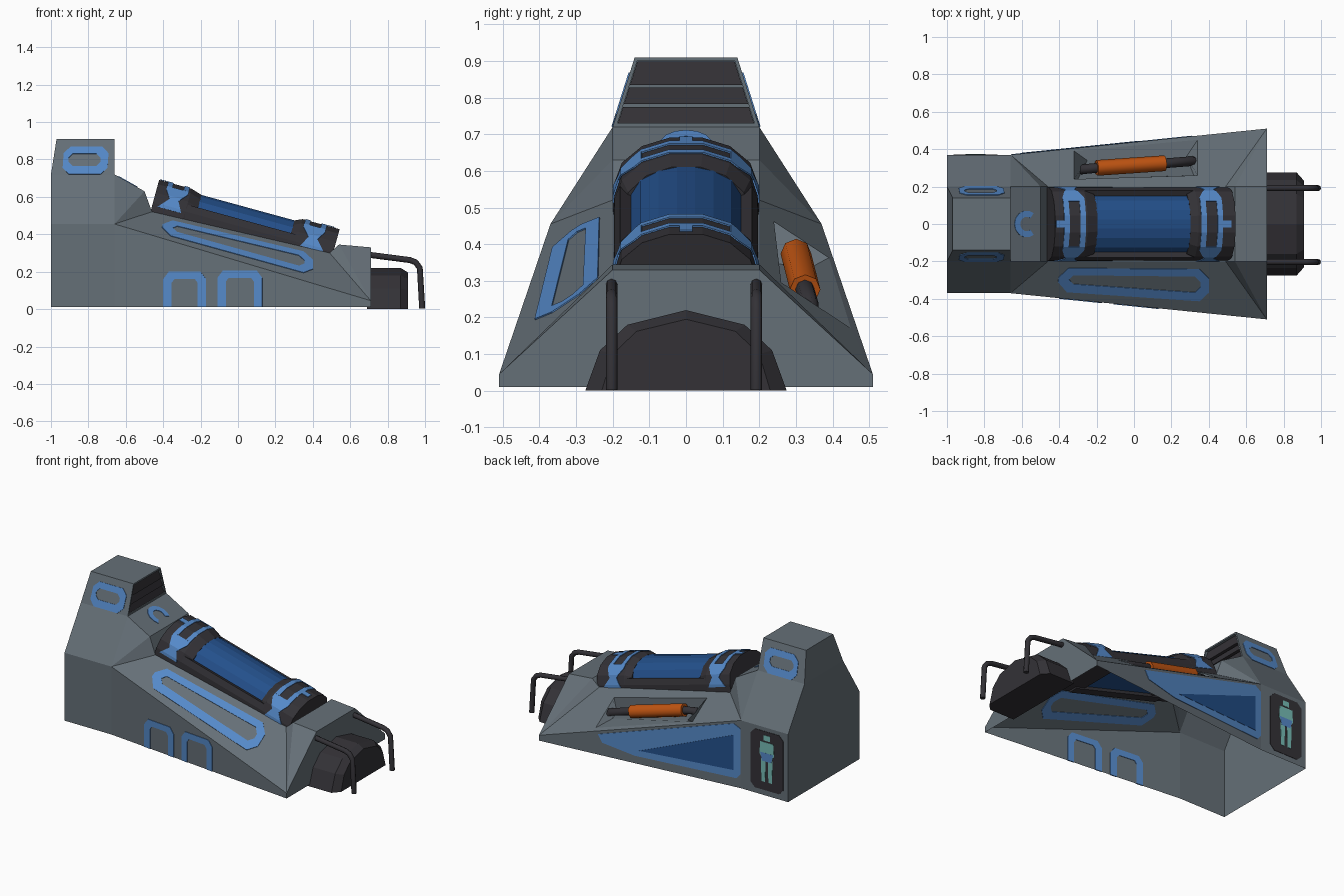
import bpy, bmesh, math
from mathutils import Vector as V

if "Cube" in bpy.data.objects:
    bpy.data.objects.remove(bpy.data.objects["Cube"])


def material(name, col):
    m = bpy.data.materials.new(name)
    m.diffuse_color = (*col, 1)
    m.use_nodes = True
    m.node_tree.nodes["Principled BSDF"].inputs["Base Color"].default_value = m.diffuse_color
    return m


GREY = material("hull grey", (.13, .16, .185))
DARK = material("dark metal", (.033, .031, .037))
BLUE = material("light blue paint", (.09, .25, .58))
NAVY = material("deep blue glass", (.017, .08, .26))
ORANGE = material("orange", (.53, .09, .006))
TEAL = material("teal paint", (.18, .5, .46))


def polys(name, polygons, mat, thick=0):
    """Mesh from a list of 3D polygons, welded, normals outward."""
    bm = bmesh.new()
    for p in polygons:
        bm.faces.new([bm.verts.new(v) for v in p])
    bmesh.ops.remove_doubles(bm, verts=bm.verts, dist=1e-5)
    bmesh.ops.recalc_face_normals(bm, faces=bm.faces)
    me = bpy.data.meshes.new(name)
    bm.to_mesh(me)
    bm.free()
    me.materials.append(mat)
    ob = bpy.data.objects.new(name, me)
    bpy.context.collection.objects.link(ob)
    if thick:
        s = ob.modifiers.new("thickness", 'SOLIDIFY')
        s.thickness, s.offset = thick, 0
    return ob


def ring(a, b):
    n = len(a)
    return [(a[i], a[(i + 1) % n], b[(i + 1) % n], b[i]) for i in range(n)]


def chamfer(pts, d):
    out = []
    for i, p in enumerate(pts):
        p = V(p)
        for q in (V(pts[i - 1]), V(pts[(i + 1) % len(pts)])):
            out.append(p + (q - p).normalized() * d)
    return out


def outline(name, fn, outer, inner, d=.035):
    """Painted frame with cut corners, mapped on a surface."""
    o = [fn(*p) for p in chamfer(outer, d)]
    i = [fn(*p) for p in chamfer(inner, d * .6)]
    return polys(name, ring(o, i), BLUE, .007)


def pipe(name, pts, r, mat):
    cu = bpy.data.curves.new(name, 'CURVE')
    cu.dimensions = '3D'
    cu.bevel_depth, cu.bevel_resolution, cu.use_fill_caps = r, 2, True
    sp = cu.splines.new('POLY')
    sp.points.add(len(pts) - 1)
    for p, c in zip(sp.points, pts):
        p.co = (*c, 1)
    ob = bpy.data.objects.new(name, cu)
    bpy.context.collection.objects.link(ob)
    cu.materials.append(mat)
    bpy.ops.object.select_all(action='DESELECT')
    ob.select_set(True)
    bpy.context.view_layer.objects.active = ob
    bpy.ops.object.convert(target='MESH')


# Surfaces that carry detail: sloped panel, lower wall, tower side
def slope_z(x, y): return .5454 - .232 * x - .658 * abs(y)
def slope(x, y): return V((x, y, slope_z(x, y)))
def wall(s): return lambda x, z: V((x, s * (.37 + .14 * max(0, x + .66) / 1.37), z))
def tower(s): return lambda x, z: V((x, s * (.2 - .06 * (z - .72) / .19), z))


# Open-bottomed hull, from half profile points mirrored in y
P = dict(a0=(-1, .37, .01), a1=(-1, .37, .455), a2=(-1, .2, .72), a3=(-.97, .14, .91),
         b0=(-.66, .37, .01), b1=(-.66, .37, .455), b2=(-.66, .2, .72), b3=(-.66, .14, .91),
         L=(-.5, .2, .63), D=(-.46, .2, slope_z(-.46, .2)), C=(.49, .2, slope_z(.49, .2)),
         E=(.54, .2, .345), F=(.71, .2, .33), G1=(.71, .51, .045), G0=(.71, .51, .01))


def at(keys, s): return [V((P[k][0], s * P[k][1], P[k][2])) for k in keys.split()]


hull = []
for s in (1, -1):
    for f in ("a0 b0 b1 a1", "b0 G0 G1 b1", "a1 b1 b2 a2", "a2 b2 b3 a3",
              "b1 L b2", "b1 D L", "G1 E C", "G1 F E"):
        hull.append(at(f, s))
hull.append(at("b1 G1 C D", -1))
for f in ("b2 L", "L D", "D C", "C E", "E F", "a3 b3", "a2 a3", "a0 a1 a2", "G0 G1 F"):
    hull.append(at(f, 1) + at(f, -1)[::-1])
# side recess on +y
rim = [slope(*p) for p in ((-.32, .39), (.34, .45), (.34, .26), (-.32, .24))]
floor = [V((x, y, slope_z(x, .3) - .07)) for x, y in ((-.25, .34), (.28, .36), (.32, .26), (-.3, .24))]
hull += ring(at("b1 G1 C D", 1), rim) + ring(rim, floor) + [floor]


# vent recess in the tower front
def tower_w(z, e=0): return .2 - .06 * (z - .72) / .19 - e
def vent(x, e): return [V((x, k * tower_w(z, e), z)) for z, k in ((.72 + e, -1), (.72 + e, 1), (.91 - e, 1), (.91 - e, -1))]


o, i, d = at("b2", -1) + at("b2 b3", 1) + at("b3", -1), vent(-.66, .01), vent(-.7, .01)
hull += ring(o, i) + ring(i, d) + [d]
polys("hull", hull, GREY)

# Vent slats
slats = []
for z0, z1 in ((.731, .775), (.782, .827), (.834, .899)):
    q = [[V((x, k * tower_w(z, .011), z)) for k in (-1, 1)] for x, z in ((-.664, z0), (-.676, z1), (-.699, z1), (-.699, z0))]
    slats += [(a[0], a[1], b[1], b[0]) for a, b in zip(q, q[1:] + q[:1])]
    slats += [[a[k] for a in q] for k in (0, 1)]
polys("vent_slats", slats, DARK)

# Tilted tube: local frame (u along, y across, h up)
T = math.radians(15.3)


def tube_pt(u, y, h):
    return V((-.46, 0, .55)) + u * V((math.cos(T), 0, -math.sin(T))) + h * V((math.sin(T), 0, math.cos(T))) + V((0, y, 0))


def loft(name, sections, mat):
    """sections: list of (u, [(y, h), ...])"""
    r = [[tube_pt(u, y, h) for y, h in s] for u, s in sections]
    f = [r[0], r[-1]]
    for a, b in zip(r, r[1:]):
        f += ring(a, b)
    return polys(name, f, mat)


HALF = [(-.2, -.04), (-.195, .02), (-.175, .075), (-.12, .122), (-.045, .146)]
ARCH = HALF + [(-y, h) for y, h in HALF[::-1]]
SMALL = [(y * .9, h - .018 if h > 0 else h) for y, h in ARCH]
loft("rear_cap", [(0, ARCH), (.18, ARCH), (.24, SMALL)], DARK)
loft("front_cap", [(.755, SMALL), (.795, ARCH), (1, ARCH)], DARK)
GH = [(-.15, -.03), (-.15, .05), (-.125, .09), (-.075, .117), (-.025, .128)]
glass = GH + [(-y, h) for y, h in GH[::-1]]
loft("tube_glass", [(.2, glass), (.78, glass)], NAVY)
for s in (1, -1):
    rail = [(s * .135, -.05), (s * .198, -.05), (s * .195, .02), (s * .18, .058), (s * .143, .045)]
    loft("tube_rail", [(.15, rail), (.83, rail)], DARK)


# Painted bands on the caps
def arch(k):
    j = min(int(k), 8)
    p = V(ARCH[j]).lerp(V(ARCH[j + 1]), k - j)
    return p.x * 1.012, p.y + .003


def band(u0, u1, v0, v1, k0, k1):
    """Patch over the arch from k0 to k1, u range blending (u0,u1) to (v0,v1)."""
    ks = [k0] + [k for k in range(10) if k0 < k < k1] + [k1]
    rows = []
    for k in ks:
        t = (k - k0) / (k1 - k0)
        rows.append([tube_pt(a + (b - a) * t, *arch(k)) for a, b in ((u0, v0), (u1, v1))])
    return [(a[0], a[1], b[1], b[0]) for a, b in zip(rows, rows[1:])]


for name, m in (("front_cap_paint", lambda u: u), ("rear_cap_paint", lambda u: .98 - u)):
    f = []
    for u0, u1, v0, v1, k0, k1 in (
            (.81, .84, .81, .84, 3, 6), (.90, .93, .90, .93, 3, 6),
            (.81, .93, .81, .93, 2.65, 3), (.81, .93, .81, .93, 6, 6.35),
            (.85, .90, .81, .93, 1.7, 2.65), (.81, .93, .85, .90, 6.35, 7.3),
            (.82, .95, .85, .90, .7, 1.7), (.85, .90, .82, .95, 7.3, 8.3),
            (.93, .975, .93, .975, 4.3, 4.7)):
        f += band(m(u0), m(u1), m(v0), m(v1), k0, k1)
    polys(name, f, BLUE, .004)

# Painted frames on hull
for s in (1, -1):
    outline("tower_frame", tower(s), [(-.94, .72), (-.7, .72), (-.69, .868), (-.93, .868)],
            [(-.905, .765), (-.735, .765), (-.735, .83), (-.905, .83)])
outline("slope_frame", lambda x, y: slope(x, -y),
        [(-.40, .235), (.40, .24), (.40, .415), (-.41, .36)],
        [(-.355, .272), (.355, .28), (.355, .367), (-.355, .318)], .05)
for x0, x1, h in ((-.40, -.17, .2), (-.11, .13, .207)):
    w = wall(-1)
    out = [(x0, .01), (x0, h - .04), (x0 + .03, h), (x1 - .03, h), (x1, h - .04), (x1, .01)]
    inn = [(x0 + .045, .01), (x0 + .045, h - .06), (x0 + .06, h - .04), (x1 - .06, h - .04), (x1 - .045, h - .06), (x1 - .045, .01)]
    polys("wall_arch_paint", ring([w(*p) for p in out], [w(*p) for p in inn])[:-1], BLUE, .007)


def decal(name, pts, fn, mat, thick):
    polys(name, [[fn(*p) for p in pts]], mat, thick)


w = wall(1)
decal("wall_wedge", [(.31, .145), (-.61, .425), (-.655, .40), (-.655, .10), (-.63, .07), (.06, .06), (.28, .095)], w, BLUE, .006)
decal("wall_wedge_inner", [(.03, .10), (-.61, .35), (-.61, .12)], w, NAVY, .0095)
decal("wall_panel", chamfer([(-.965, .045), (-.73, .045), (-.73, .43), (-.965, .43)], .03), w, DARK, .005)
# simple figure shape on the panel
for pts in ([(-.87, .37), (-.825, .37), (-.825, .405), (-.87, .405)],
            [(-.90, .28), (-.88, .25), (-.815, .25), (-.795, .28), (-.80, .36), (-.895, .36)],
            [(-.885, .10), (-.86, .10), (-.855, .25), (-.89, .25)],
            [(-.835, .10), (-.81, .10), (-.805, .25), (-.84, .25)]):
    decal("panel_figure", pts, w, TEAL, .0085)
decal("figure_belt", [(-.88, .235), (-.815, .235), (-.8, .29), (-.895, .29)], w, BLUE, .0095)


# Ledge mark: small open arch
def ledge(x, y): return V((x, y, .72 - .09 * (x + .66) / .16))


arc = [[ledge(-.575 - r * math.cos(a), r * 1.1 * math.sin(a)) for r in (.035, .065)]
       for a in [math.radians(-125 + 25 * k) for k in range(11)]]
polys("ledge_mark", [(a[0], a[1], b[1], b[0]) for a, b in zip(arc, arc[1:])], BLUE, .007)

# Front housing with bevelled face
EH = [(-.275, 0), (-.235, .11), (-.16, .18), (0, .22)]
EI = [(-.23, 0), (-.2, .1), (-.135, .162), (0, .195)]
rows = []
for x, h in ((.69, EH), (.87, EH), (.91, EI)):
    rows.append([V((x, y, z)) for y, z in h + [(-y, z) for y, z in h[-2::-1]]])
polys("front_housing", ring(rows[0], rows[1]) + ring(rows[1], rows[2]) + [rows[0], rows[2]], DARK)

# Bent front pipes
for y in (-.203, .192):
    pipe("front_pipe", [(.68, y, .293), (.92, y, .262), (.95, y, .25), (.972, y, .22), (.984, y, .017), (.984, y, .002)], .016, DARK)

# Side canister and its rod
pipe("side_rod", [(-.29, .29, .33), (-.27, .293, .385), (-.2, .30, .372), (.17, .325, .276),
                  (.31, .336, .238), (.33, .337, .18)], .026, DARK)
pipe("side_canister", [(-.2, .30, .374), (.165, .325, .276)], .042, ORANGE)
